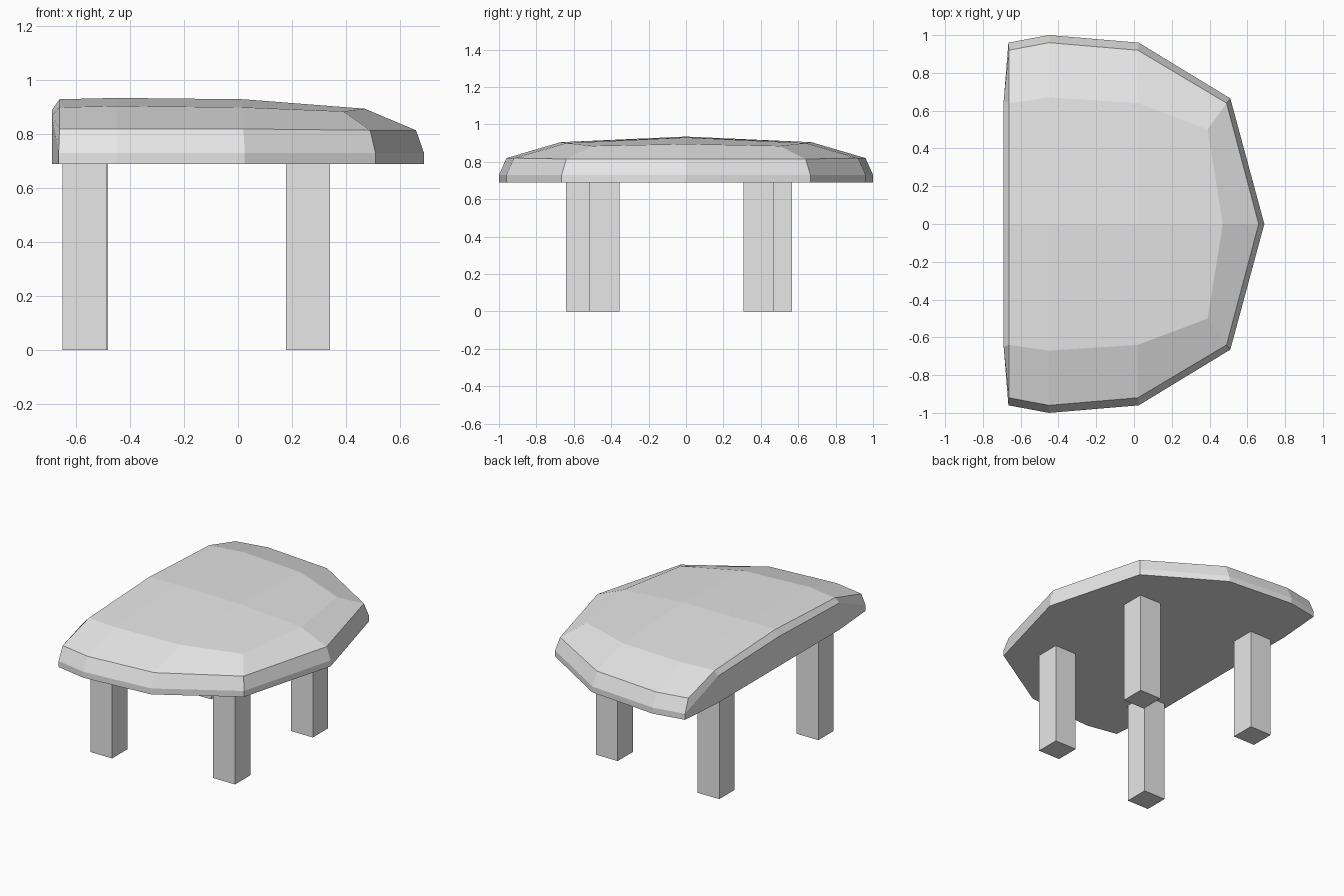
import bpy
import bmesh

if "Cube" in bpy.data.objects:
    bpy.data.objects.remove(bpy.data.objects["Cube"], do_unlink=True)

grey = bpy.data.materials.new("plain_grey")
grey.use_nodes = True
grey.diffuse_color = (0.8, 0.8, 0.8, 1)
grey.node_tree.nodes["Principled BSDF"].inputs["Base Color"].default_value = (0.8, 0.8, 0.8, 1)

UNDERSIDE = 0.69


def finish(name, bm):
    bmesh.ops.recalc_face_normals(bm, faces=bm.faces)
    mesh = bpy.data.meshes.new(name)
    bm.to_mesh(mesh)
    bm.free()
    mesh.materials.append(grey)
    obj = bpy.data.objects.new(name, mesh)
    bpy.context.collection.objects.link(obj)
    return obj


# Table top: half outline from back centre to front tip
# each entry: outline x, y, shoulder height, then the rim point above it
outline = [
    (-0.69, 0.00, 0.89, (-0.662, 0.00, 0.93)),
    (-0.69, 0.65, 0.87, (-0.662, 0.64, 0.90)),
    (-0.665, 0.96, 0.73, (-0.662, 0.92, 0.82)),
    (-0.45, 1.00, 0.73, (-0.45, 0.96, 0.82)),
    (0.025, 0.96, 0.73, (0.02, 0.92, 0.82)),
    (0.51, 0.665, 0.73, (0.49, 0.64, 0.815)),
    (0.69, 0.00, 0.73, (0.66, 0.00, 0.815)),
]
bm = bmesh.new()
base = [bm.verts.new((x, y, UNDERSIDE)) for x, y, h, r in outline]
shoulder = [bm.verts.new((x, y, h)) for x, y, h, r in outline]
rim = [bm.verts.new(r) for x, y, h, r in outline]
for low, high in ((base, shoulder), (shoulder, rim)):
    for i in range(len(outline) - 1):
        bm.faces.new((low[i], low[i + 1], high[i + 1], high[i]))
bm.faces.new(base)

# Domed surface: sloping border, then the raised middle
inner = [rim[1]] + [bm.verts.new(p) for p in (
    (-0.45, 0.67, 0.905), (0.02, 0.64, 0.90), (0.39, 0.50, 0.885), (0.47, 0.0, 0.895))]
ridge = [rim[0]] + [bm.verts.new(p) for p in ((-0.45, 0, 0.935), (0.02, 0, 0.93))]
border = rim[2:]
for i in range(len(inner) - 1):
    bm.faces.new((border[i], border[i + 1], inner[i + 1], inner[i]))
for i in range(2):
    bm.faces.new((inner[i], inner[i + 1], ridge[i + 1], ridge[i]))
bm.faces.new((inner[2], inner[3], inner[4], ridge[2]))

top = finish("table_top", bm)
mirror = top.modifiers.new("Mirror", "MIRROR")
mirror.use_axis = (False, True, False)


# Square legs
def add_leg(name, x, y, width=0.163):
    bm = bmesh.new()
    bmesh.ops.create_cube(bm, size=1)
    bmesh.ops.scale(bm, vec=(width, width, UNDERSIDE), verts=bm.verts)
    bmesh.ops.translate(bm, vec=(x, y, UNDERSIDE / 2), verts=bm.verts)
    finish(name, bm)


add_leg("straight_side_right_leg", -0.57, -0.56)
add_leg("straight_side_left_leg", -0.563, 0.485)
add_leg("curved_side_right_leg", 0.26, -0.438)
add_leg("curved_side_left_leg", 0.26, 0.39)
